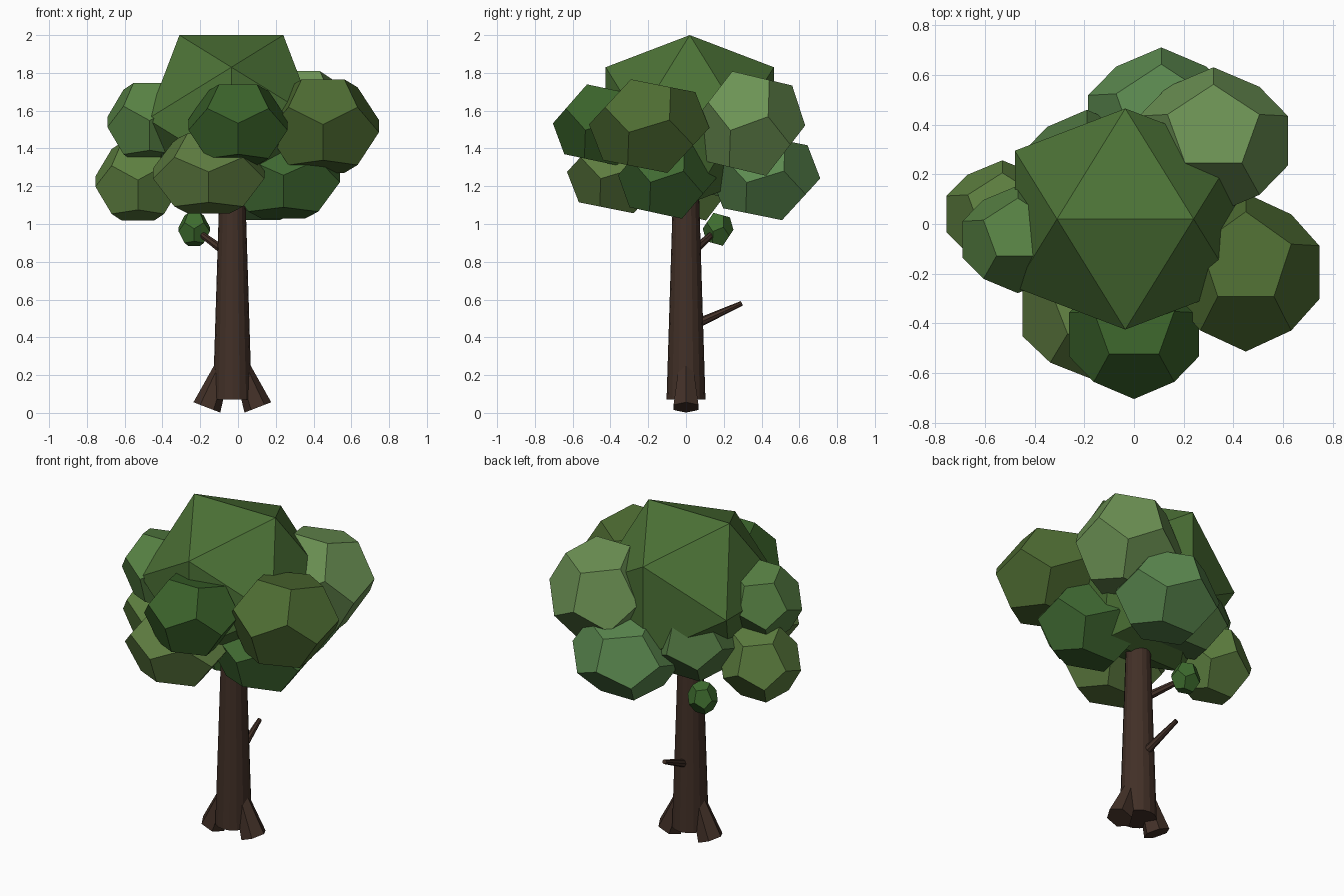
import bpy, bmesh, math
from mathutils import Vector, Matrix

if "Cube" in bpy.data.objects:
    bpy.data.objects.remove(bpy.data.objects["Cube"])

PHI = (1 + math.sqrt(5)) / 2


def material(name, rgb):
    lin = [((c / 255 + 0.055) / 1.055) ** 2.4 for c in rgb]
    m = bpy.data.materials.new(name)
    m.diffuse_color = (*lin, 1)
    m.use_nodes = True
    m.node_tree.nodes["Principled BSDF"].inputs["Base Color"].default_value = m.diffuse_color
    return m


def finish(bm, name, mat):
    bmesh.ops.recalc_face_normals(bm, faces=bm.faces[:])
    me = bpy.data.meshes.new(name)
    bm.to_mesh(me)
    bm.free()
    me.materials.append(mat)
    ob = bpy.data.objects.new(name, me)
    bpy.context.collection.objects.link(ob)
    return ob


def limb(name, a, b, r1, r2, sides, mat):
    """Tapered cylinder from point a to point b."""
    a, b = Vector(a), Vector(b)
    d = b - a
    mtx = Matrix.Translation((a + b) / 2) @ d.to_track_quat('Z', 'Y').to_matrix().to_4x4()
    bm = bmesh.new()
    bmesh.ops.create_cone(bm, cap_ends=True, segments=sides, radius1=r1,
                          radius2=r2, depth=d.length, matrix=mtx)
    return finish(bm, name, mat)


def polyhedron(name, points, matrix, mat):
    """Convex solid from points, with flat faces merged."""
    bm = bmesh.new()
    for p in points:
        bm.verts.new(p)
    bmesh.ops.convex_hull(bm, input=bm.verts[:])
    bmesh.ops.dissolve_limit(bm, angle_limit=0.02, verts=bm.verts[:], edges=bm.edges[:])
    bm.transform(matrix)
    return finish(bm, name, mat)


S = (-1, 1)
ico = [p for i in S for j in S for p in
       ((i, 0, j * PHI), (0, i * PHI, j), (i * PHI, j, 0))]
r = 1 / PHI
dodeca = [(i, j, k) for i in S for j in S for k in S]
dodeca += [p for i in S for j in S for p in
           ((0, i * PHI, j * r), (i * r, 0, j * PHI), (i * PHI, j * r, 0))]
TILT = Matrix.Rotation(math.radians(19), 4, 'X')


def leaf_clump(name, centre, size, rgb):
    mtx = Matrix.Translation(centre) @ Matrix.Diagonal((*size, 1)) @ TILT
    return polyhedron(name, dodeca, mtx, material(name + "_green", rgb))


# Trunk, two roots and two branches
bark = material("bark", (66, 48, 39))
TX = -0.03
limb("trunk", (TX, 0, 0.07), (TX, 0, 1.32), 0.103, 0.064, 16, bark)
for side, label in ((-1, "left"), (1, "right")):
    limb("root_" + label, (TX + side * 0.135, 0, 0.029),
         (TX + side * 0.034, 0, 0.29), 0.076, 0.036, 6, bark)
limb("bare_branch", (TX, 0.04, 0.465), (-0.06, 0.295, 0.58), 0.026, 0.013, 8, bark)
limb("leafy_branch", (-0.05, 0.02, 0.84), (-0.22, 0.16, 0.965), 0.026, 0.016, 8, bark)

# Central crown
polyhedron("crown_centre", ico,
           Matrix.Translation((-0.035, 0.02, 1.555)) @ Matrix.Scale(0.275, 4),
           material("crown_green", (76, 114, 54)))

# Leaf clumps around the crown: name, centre, size per axis, colour
clumps = [
    ("clump_front_upper", (0.0, -0.445, 1.525), (0.162, 0.15, 0.14), (58, 98, 42)),
    ("clump_right_upper", (0.45, -0.195, 1.518), (0.183, 0.184, 0.162), (78, 108, 50)),
    ("clump_back_upper", (0.32, 0.335, 1.532), (0.185, 0.171, 0.181), (108, 146, 84)),
    ("clump_left_upper", (-0.468, -0.062, 1.54), (0.138, 0.125, 0.135), (88, 130, 68)),
    ("clump_back_lower", (0.11, 0.42, 1.25), (0.182, 0.168, 0.15), (92, 138, 80)),
    ("clump_left_lower", (-0.53, 0.04, 1.225), (0.139, 0.125, 0.135), (94, 128, 64)),
    ("clump_front_lower", (-0.155, -0.36, 1.268), (0.182, 0.156, 0.138), (94, 124, 64)),
    ("clump_right_lower", (0.24, -0.1, 1.25), (0.185, 0.15, 0.145), (64, 106, 50)),
    ("clump_back_left", (-0.19, 0.2, 1.34), (0.16, 0.15, 0.14), (82, 120, 66)),
    ("clump_branch_tip", (-0.232, 0.17, 0.972), (0.051, 0.047, 0.057), (62, 108, 46)),
]
for c in clumps:
    leaf_clump(*c)
